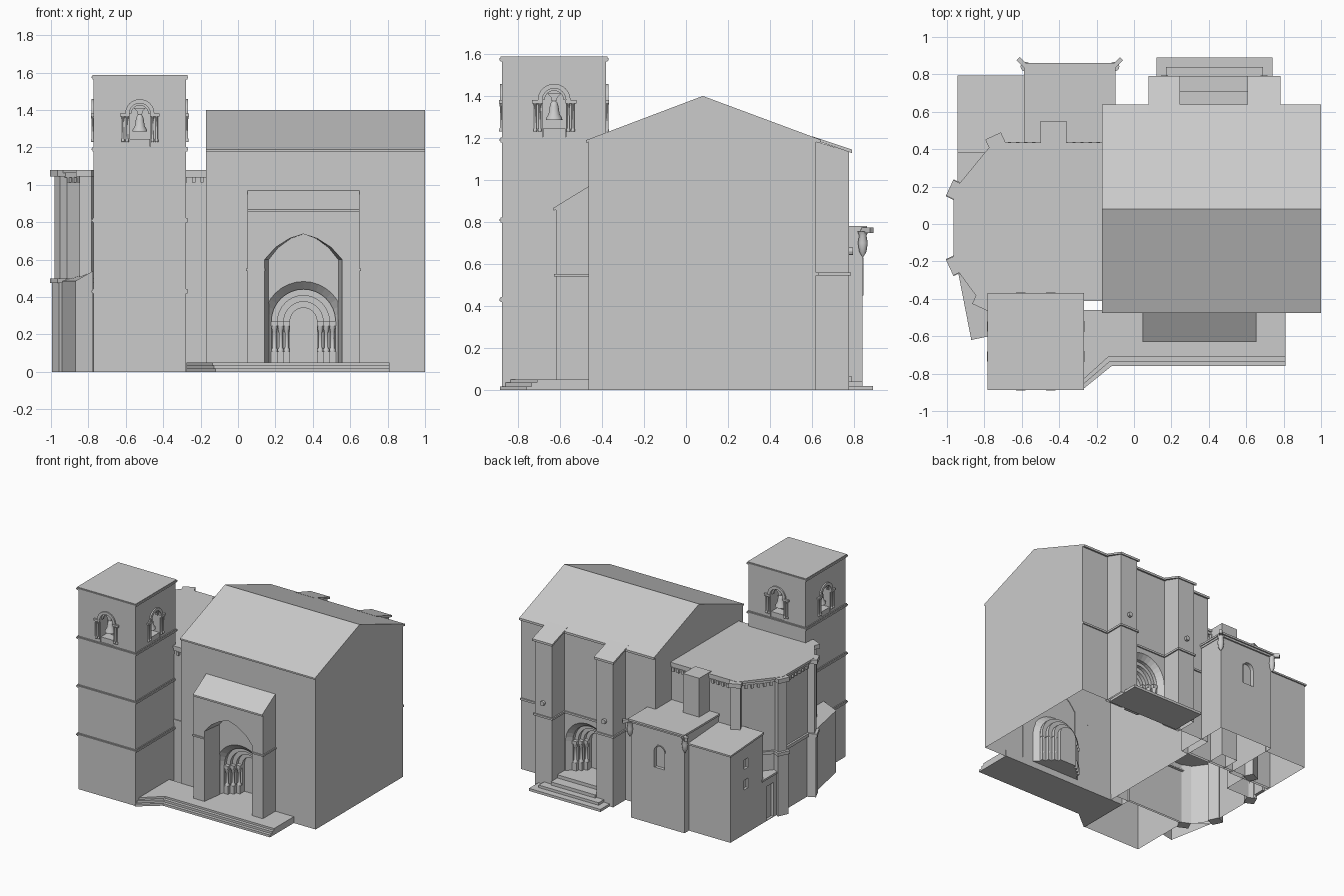
import bpy, bmesh, math
from mathutils import Matrix, Vector

cube = bpy.data.objects.get("Cube")
if cube:
    bpy.data.objects.remove(cube, do_unlink=True)

stone = bpy.data.materials.new("stone_grey")
stone.use_nodes = True
GREY = (0.6, 0.6, 0.6, 1)
stone.diffuse_color = GREY
stone.node_tree.nodes["Principled BSDF"].inputs["Base Color"].default_value = GREY


def finish(name, bm, matrix=None, smooth=False):
    bmesh.ops.recalc_face_normals(bm, faces=bm.faces)
    me = bpy.data.meshes.new(name)
    bm.to_mesh(me)
    bm.free()
    if matrix:
        me.transform(matrix)
    me.materials.append(stone)
    if smooth:
        me.polygons.foreach_set("use_smooth", [True] * len(me.polygons))
        me.set_sharp_from_angle(angle=math.radians(35))
    ob = bpy.data.objects.new(name, me)
    bpy.context.collection.objects.link(ob)
    return ob


def loft(name, a, b, matrix=None):
    """Solid between two rings of 3D points."""
    bm = bmesh.new()
    va, vb = [bm.verts.new(p) for p in a], [bm.verts.new(p) for p in b]
    bm.faces.new(va)
    bm.faces.new(vb)
    for i in range(len(va)):
        j = (i + 1) % len(va)
        bm.faces.new((va[i], va[j], vb[j], vb[i]))
    return finish(name, bm, matrix)


def along_x(name, yz, x0, x1):
    return loft(name, [(x0, y, z) for y, z in yz], [(x1, y, z) for y, z in yz])


def along_y(name, xz, y0, y1, matrix=None, back=None):
    return loft(name, [(x, y0, z) for x, z in xz], [(x, y1, z) for x, z in back or xz], matrix)


def along_z(name, xy, z0, z1, matrix=None):
    return loft(name, [(x, y, z0) for x, y in xy], [(x, y, z1) for x, y in xy], matrix)


def box(name, x0, x1, y0, y1, z0, z1, matrix=None):
    return along_z(name, [(x0, y0), (x1, y0), (x1, y1), (x0, y1)], z0, z1, matrix)


def lathe(name, profile, loc, matrix=None, seg=14):
    bm = bmesh.new()
    rings = []
    for r, z in profile:
        rings.append([bm.verts.new((loc[0] + r * math.cos(k * math.tau / seg),
                                    loc[1] + r * math.sin(k * math.tau / seg), z)) for k in range(seg)])
    bm.faces.new(rings[0])
    bm.faces.new(rings[-1])
    for a, b in zip(rings, rings[1:]):
        for k in range(seg):
            j = (k + 1) % seg
            bm.faces.new((a[k], a[j], b[j], b[k]))
    return finish(name, bm, matrix, True)


def arc(cx, cz, r, n=16):
    return [(cx - r * math.cos(math.pi * k / n), cz + r * math.sin(math.pi * k / n)) for k in range(n + 1)]


def arch(cx, base, spring, r):
    return [(cx - r, base)] + arc(cx, spring, r) + [(cx + r, base)]


def cut(ob, cutters):
    for c in cutters:
        m = ob.modifiers.new("cut", "BOOLEAN")
        m.object, m.solver = c, "EXACT"
    dg = bpy.context.evaluated_depsgraph_get()
    dg.update()
    me = bpy.data.meshes.new_from_object(ob.evaluated_get(dg))
    ob.modifiers.clear()
    ob.data = me
    for c in cutters:
        bpy.data.objects.remove(c, do_unlink=True)


def open_base(*obs):
    for ob in obs:
        bm = bmesh.new()
        bm.from_mesh(ob.data)
        low = [f for f in bm.faces if all(v.co.z < 0.0005 for v in f.verts)]
        bmesh.ops.delete(bm, geom=low, context="FACES")
        bm.to_mesh(ob.data)
        bm.free()


# Nave with its two-slope roof
nave = along_x("nave", [(-.465, 0), (.62, 0), (.62, 1.18), (.64, 1.175), (.64, 1.192), (.08, 1.4),
                        (-.475, 1.19), (-.475, 1.178), (-.465, 1.18)], -.17, 1)


def portal(label, cx, wall, inward, floor, spring, s):
    """Stepped round-arched doorway with columns; returns the cutters."""
    cutters = [along_y("cutter", arch(cx, floor, spring, .215 * s), wall - inward * .002, wall + inward * .04,
                       back=arch(cx, floor, spring, .172 * s))]
    for k, r in enumerate((.17, .138, .105, .072)):
        cutters.append(along_y("cutter", arch(cx, floor, spring, r * s),
                               wall + inward * .02, wall + inward * (.065 + .028 * k)))
    for side in (-1, 1):
        for k, r in enumerate((.155, .122, .09)):
            x, y = cx + side * r * s, wall + inward * (.052 + .028 * k)
            box(f"{label}_plinth", x - .018, x + .018, y - .016, y + .016, floor, floor + .06)
            h = floor + .06
            lathe(f"{label}_column", [(.017, h), (.017, h + .01), (.010, h + .02), (.010, spring - .06),
                                      (.012, spring - .055), (.017, spring - .025)], (x, y))
            box(f"{label}_capital", x - .018, x + .018, y - .016, y + .016, spring - .025, spring)
    return cutters


cut(nave, portal("front_portal", .35, -.465, 1, .05, .27, 1) + portal("rear_portal", .425, .62, -1, .09, .32, .88))

# Rear buttresses, string course, spouts and steps
walls = []
for x0, x1 in ((.09, .235), (.62, .77)):
    walls.append(along_x("rear_buttress", [(.6, 0), (.775, 0), (.775, 1.135), (.6, 1.19)], x0, x1))
    along_x("buttress_roof", [(.6, 1.195), (.79, 1.128), (.79, 1.145), (.6, 1.208)], x0 - .012, x1 + .012)
    box("buttress_band", x0 - .01, x1 + .01, .6, .785, .545, .56)
    xm = (x0 + x1) / 2
    along_y("spout", arc(xm, .66, .018, 8) + [(xm + .012, .645), (xm, .642), (xm - .012, .645)], .77, .795)
box("rear_string_course", -.1, 1, .6, .63, .545, .56)
for x0, x1, y, z in ((.12, .74, .89, .02), (.17, .69, .84, .04), (.235, .62, .79, .065), (.235, .62, .71, .09)):
    box("rear_step", x0, x1, .61, y, 0, z)

# Front porch with a splayed pointed opening
porch = along_x("porch", [(-.62, 0), (-.46, 0), (-.46, .972), (-.63, .868), (-.63, .855), (-.62, .858)], .05, .65)


def pointed(w):
    half = [(1, .05), (1, .6), (.72, .665), (.36, .713), (0, .737)]
    return [(.35 - w * a, z) for a, z in half] + [(.35 + w * a, z) for a, z in half[-2::-1]]


cut(porch, [along_y("cutter", pointed(.21), -.64, -.45, back=pointed(.184))])
for x0, x1 in ((.042, .145), (.555, .658)):
    box("porch_band", x0, x1, -.628, -.46, .54, .552)

# Front platform with steps
for d, z in ((0, .018), (.025, .035), (.05, .05)):
    along_z("platform_step", [(-.275, -.885 + d), (-.12 - d / 3, -.76 + d), (.81, -.76 + d), (.81, -.46), (-.275, -.46)], 0, z)

# Bell tower
T = Matrix.Translation((-.525, -.628, 0))
H = .248
tower = box("tower", -H, H, -H, H, 0, 1.575, T)
for z in (.43, .81, 1.19, 1.575):
    for g, dz in ((.006, .012), (.011, .005)):
        box("tower_band", -H - g, H + g, -H - g, H + g, z - dz, z + dz, T)
cutters = []
for k in range(4):
    M = T @ Matrix.Rotation(k * math.pi / 2, 4, "Z")
    cutters.append(along_y("cutter", arch(0, 1.205, 1.38, .056), -H - .01, -H + .09, M))
    along_y("belfry_arch", arc(0, 1.38, .078) + arc(0, 1.38, .056)[::-1], -H - .01, -H + .01, M)
    along_y("belfry_inner_arch", arc(0, 1.38, .058) + arc(0, 1.38, .045)[::-1], -H + .012, -H + .03, M)
    box("belfry_sill", -.054, .054, -H + .004, -H + .08, 1.2, 1.245, M)
    along_y("bell_yoke", [(-.012, 1.375), (.012, 1.375), (.016, 1.395), (.034, 1.412), (-.034, 1.412), (-.016, 1.395)],
            -H + .03, -H + .06, M)
    lathe("bell", [(.04, 1.285), (.038, 1.295), (.026, 1.315), (.021, 1.35), (.015, 1.37), (.006, 1.378)],
          (0, -H + .045), M, 18)
    for s in (-1, 1):
        box("belfry_impost", s * .08 - .026, s * .08 + .026, -H - .014, -H + .01, 1.365, 1.38, M)
        for x in (.068, .09):
            lathe("belfry_column", [(.009, 1.23), (.009, 1.24), (.006, 1.248), (.006, 1.35), (.009, 1.366)],
                  (s * x, -H - .005), M, 10)
cut(tower, cutters)

# Polygonal apse with band, cornice and corbels
plan = [(-.17, .42), (-.73, .42), (-.935, .17), (-.935, -.21), (-.80, -.395), (-.17, -.395)]


def grown(s):
    return [(-.17 + (x + .17) * s, y * s) for x, y in plan]


apse = along_z("apse", plan, 0, 1.05)
along_z("apse_band", grown(1.02), .475, .5)
along_z("apse_cornice", grown(1.022), 1.04, 1.062)
along_z("apse_roof", grown(1.04), 1.062, 1.08)
for a, b in zip(plan[:-1], plan[1:]):
    a, b = Vector(a), Vector(b)
    n = max(2, int((b - a).length / .042))
    for i in range(n):
        p = a.lerp(b, (i + .5) / n)
        R = Matrix.Translation((p.x, p.y, 0)) @ Matrix.Rotation(math.atan2(b.y - a.y, b.x - a.x), 4, "Z")
        box("corbel", -.009, .009, -.018, .018, 1.012, 1.042, R)
for (x, y), deg in zip(plan[1:5], (115, 155, 205, 245)):
    R = Matrix.Translation((x, y, 0)) @ Matrix.Rotation(math.radians(deg), 4, "Z")
    box("apse_pilaster", -.03, .035, -.036, .036, .49, 1.05, R)
    box("pilaster_foot", -.03, .045, -.042, .042, 0, .475, R)
    box("pilaster_band", -.03, .055, -.05, .05, .475, .5, R)
    box("pilaster_cap", -.03, .056, -.046, .046, 1.045, 1.078, R)
walls.append(box("apse_buttress", -.5, -.36, .4, .55, 0, 1.085))

# Low lean-to between apse and tower
foot = [(-.94, -.26), (-.87, -.62), (-.775, -.6), (-.775, -.38), (-.82, -.36)]
tops = (.485, .485, .54, .54, .52)
walls.append(loft("lean_to", [(x, y, 0) for x, y in foot], [(x, y, z) for (x, y), z in zip(foot, tops)]))

# Sacristy and its annex
sacristy = box("sacristy", -.575, -.11, .4, .84, 0, .765)
cut(sacristy, [along_y("cutter", arch(-.36, .45, .58, .045), .815, .86)])
along_y("sacristy_window_frame", arch(-.36, .45, .58, .052) + arch(-.36, .45, .58, .045)[::-1], .835, .845)
box("sacristy_cornice", -.58, -.105, .4, .852, .75, .765)
box("sacristy_roof", -.587, -.098, .4, .862, .765, .78)
for x, s in ((-.575, -1), (-.11, 1)):
    lathe("corner_corbel", [(.004, .635), (.018, .66), (.024, .7), (.018, .735), (.026, .755)], (x + s * .006, .842))
    R = Matrix.Translation((x, .84, 0)) @ Matrix.Rotation(math.radians(90 - s * 45), 4, "Z")
    box("gargoyle", 0, .062, -.012, .012, .748, .775, R)

annex = along_x("annex", [(.38, 0), (.785, 0), (.785, .675), (.38, .7)], -.935, -.57)
along_x("annex_roof", [(.38, .7), (.795, .675), (.795, .688), (.38, .715)], -.945, -.57)
cut(annex, [box("cutter", -.95, -.915, .565, .615, z, z + .075) for z in (.35, .51)])
porch_low = box("annex_entry", -.935, -.7, .2, .4, 0, .33)
box("annex_entry_roof", -.945, -.7, .19, .4, .33, .345)
cut(porch_low, [box("cutter", -.95, -.915, .25, .34, .005, .27)])

open_base(nave, porch, tower, apse, sacristy, annex, porch_low, *walls)
